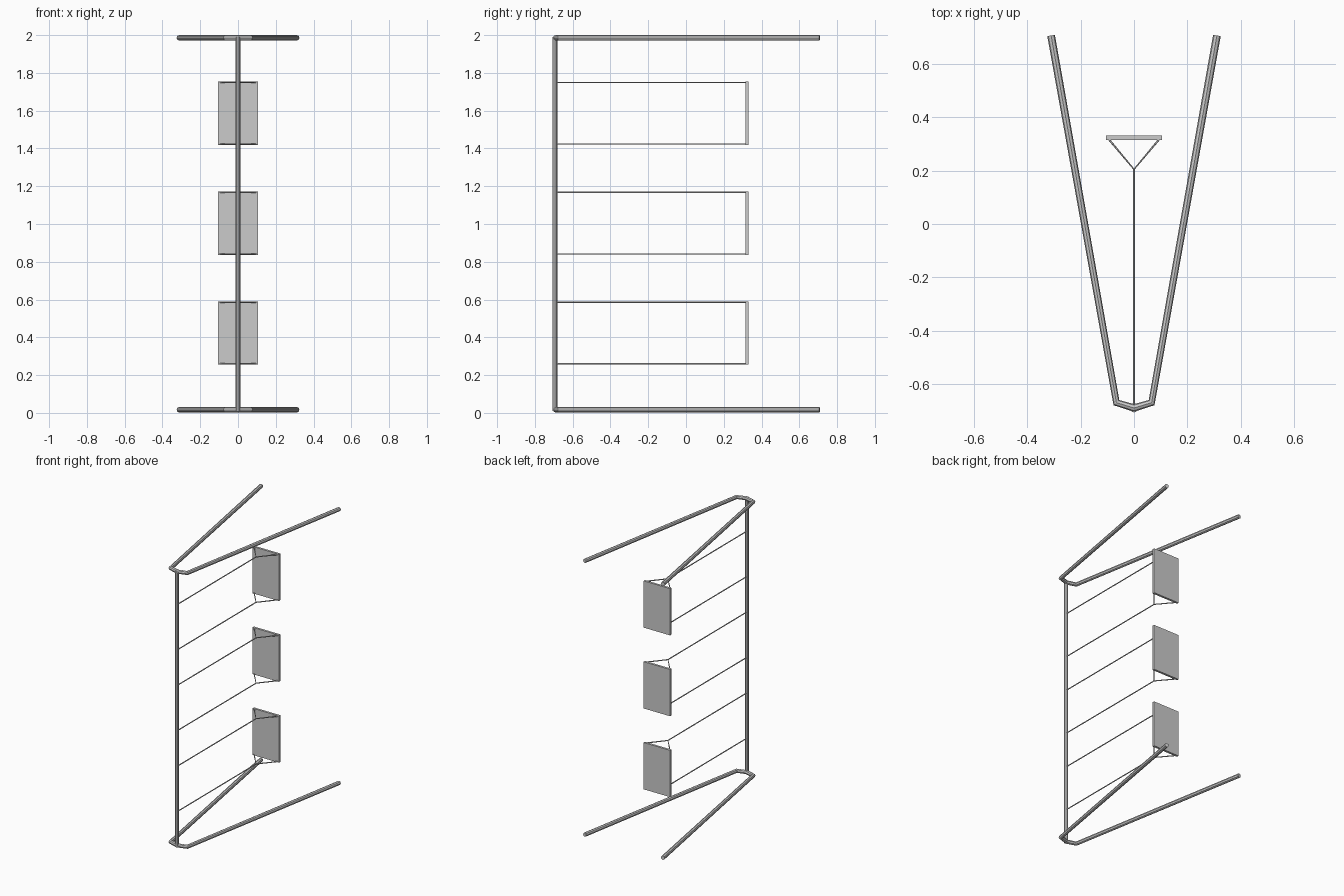
import bpy

if "Cube" in bpy.data.objects:
    bpy.data.objects.remove(bpy.data.objects["Cube"])


def tube(name, paths, radius, res):
    """Round tube(s) along polyline paths, as one mesh object."""
    cu = bpy.data.curves.new(name, 'CURVE')
    cu.dimensions = '3D'
    cu.bevel_depth = radius
    cu.bevel_resolution = res
    cu.use_fill_caps = True
    for pts in paths:
        sp = cu.splines.new('POLY')
        sp.points.add(len(pts) - 1)
        for p, co in zip(sp.points, pts):
            p.co = (*co, 1)
    ob = bpy.data.objects.new(name, cu)
    bpy.context.collection.objects.link(ob)
    bpy.ops.object.select_all(action='DESELECT')
    ob.select_set(True)
    bpy.context.view_layer.objects.active = ob
    bpy.ops.object.convert(target='MESH')
    bpy.ops.object.shade_flat()
    return bpy.context.object


# V-shaped frames at floor and top
half = [(0.066, -0.670), (0.311, 0.707)]
outline = [(-x, y) for x, y in reversed(half)] + [(0, -0.690)] + half
for name, z in (("bottom_frame", 0.0165), ("top_frame", 1.9855)):
    tube(name, [[(x, y, z) for x, y in outline]], 0.0145, 2)

# Upright post joining the two tips
tube("post", [[(0, -0.694, 0.01), (0, -0.694, 1.99)]], 0.013, 2)

# Hanging panels, each held by an upper and a lower forked wire
H = 0.336
for i in range(3):
    zc = 0.423 + 0.5815 * i
    bpy.ops.mesh.primitive_cube_add(size=1, location=(0, 0.3235, zc))
    panel = bpy.context.object
    panel.name = f"panel_{i + 1}"
    panel.scale = (0.21, 0.016, H)
    for side, dz in (("lower", -1), ("upper", 1)):
        z = zc + dz * (H / 2 - 0.005)
        tube(f"{side}_wire_{i + 1}", [
            [(0, -0.69, z), (0, 0.205, z)],
            [(-0.098, 0.322, z), (0, 0.205, z), (0.098, 0.322, z)],
        ], 0.0038, 1)
